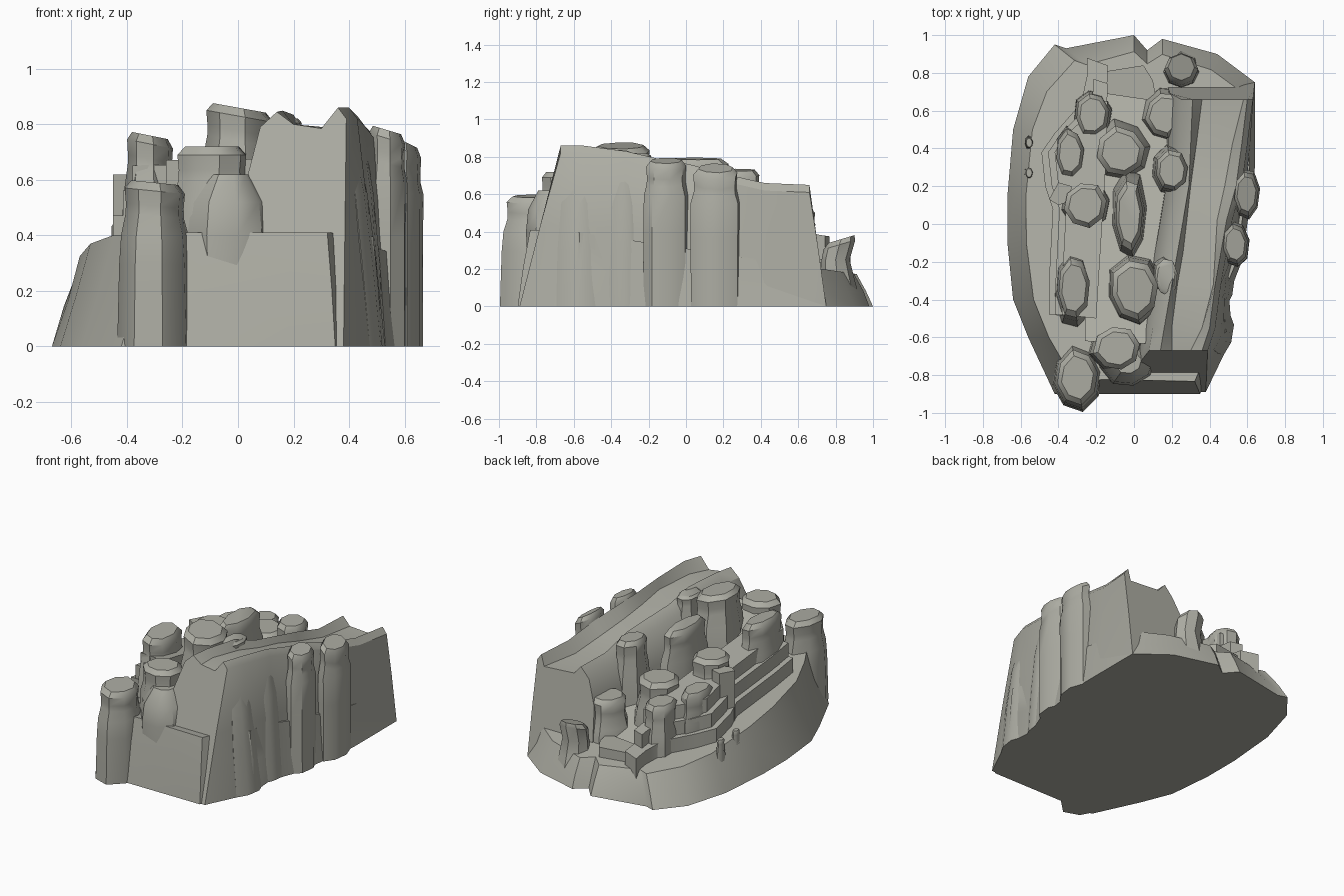
import bpy, bmesh, math, random

random.seed(4)
cube = bpy.data.objects.get("Cube")
if cube:
    bpy.data.objects.remove(cube)

stone = bpy.data.materials.new("grey_stone")
stone.use_nodes = True
COLOUR = (0.42, 0.42, 0.37, 1)
stone.diffuse_color = COLOUR
stone.node_tree.nodes["Principled BSDF"].inputs["Base Color"].default_value = COLOUR


def loft(name, rings, angle=32):
    """Skin a list of equal closed rings and cap both ends."""
    bm = bmesh.new()
    rows = [[bm.verts.new(p) for p in ring] for ring in rings]
    n = len(rows[0])
    for a, b in zip(rows, rows[1:]):
        for i in range(n):
            j = (i + 1) % n
            bm.faces.new((a[i], a[j], b[j], b[i]))
    bm.faces.new(rows[0])
    bm.faces.new(rows[-1])
    bmesh.ops.recalc_face_normals(bm, faces=bm.faces)
    mesh = bpy.data.meshes.new(name)
    bm.to_mesh(mesh)
    bm.free()
    mesh.materials.append(stone)
    obj = bpy.data.objects.new(name, mesh)
    bpy.context.collection.objects.link(obj)
    bpy.ops.object.select_all(action='DESELECT')
    bpy.context.view_layer.objects.active = obj
    obj.select_set(True)
    bpy.ops.object.shade_smooth_by_angle(angle=math.radians(angle))
    return obj


def path_z(y):
    return min(0.31 - 0.15 * y, 0.41)


def slab(name, pts, top):
    """Vertical-sided block whose top follows a height rule."""
    return loft(name, [[(x, y, 0.02) for x, y in pts],
                       [(x, y, top(y)) for x, y in pts]])


def column(name, x, y, rx, ry, profile, lean=0.0, shift=0.0, sides=8):
    """Faceted rock column from (height, scale) pairs; lean tilts the top, shift slides it along x."""
    wob = [random.uniform(0.93, 1.06) for _ in range(sides)]
    rings = []
    for k, (z, s) in enumerate(profile):
        ring = []
        for i in range(sides):
            a = 0.2 + math.tau * i / sides
            dx, dy = math.cos(a) * rx * s * wob[i], math.sin(a) * ry * s * wob[i]
            ring.append((x + dx + shift * z, y + dy, z - (lean * dx if k > 2 else 0)))
        rings.append(ring)
    return loft(name, rings, 40)


def pillar(name, x, y, rx, ry, top, lean=0.0, flare=1.3, cap=0.12, foot=0.0):
    """Column with a stepped shoulder and a chamfered cap."""
    return column(name, x, y, rx, ry, [
        (foot, flare), (foot + (top - foot) * .5, (flare + 1.12) / 2), (top - cap - .07, 1.12),
        (top - cap, .97), (top - cap * .7, .96), (top - cap * .25, 1.0), (top, .78)], lean)


# Sloping foot of the whole rock, with a path rising towards the front
outline = [(-.42, .95), (-.36, .93), (0, 1), (.07, .92), (.15, .98), (.44, .9), (.64, .75),
           (.64, .3), (.6, 0), (.57, -.2), (.5, -.38), (.52, -.57), (.43, -.72), (.35, -.9),
           (-.13, -.9), (-.42, -.9), (-.56, -.6), (-.64, -.4), (-.67, -.1), (-.67, .15),
           (-.64, .5), (-.56, .78)]


def inset(x, y, t):
    nx = x + (0.1 if x < -.3 else -0.03 if x > .3 else 0) * t
    ny = y + (-0.08 if y > .7 else 0.07 if y < -.7 else 0) * t
    return nx, ny


rings = [[(x, y, 0) for x, y in outline]]
for t, h in ((.5, .5), (1, 1)):
    ring = []
    for x, y in outline:
        nx, ny = inset(x, y, t + random.uniform(-.12, .12))
        ring.append((nx, ny, path_z(ny) * h))
    rings.append(ring)
loft("rock_base", rings, 40)

# Stepped retaining terraces above the path
edge = [(-.45, -.48), (-.45, -.3), (-.43, .08), (-.47, .2), (-.49, .38),
        (-.42, .48), (-.28, .64), (-.25, .78), (-.25, .88)]
for k in range(3):
    pts = []
    for x, y in edge + [(-.14, .84)]:
        pts.append((x + .035 * k * (x < -.2), y if y < .6 else .6 + (y - .6) * (1 - .4 * k)))
    pts += [(-.15, .3), (-.2, -.5)]
    slab(f"terrace_{k + 1}", pts, lambda y, k=k: path_z(y) + .09 * (k + 1))

# Valley floor between the columns, and the low ledge at the back
slab("valley_floor", [(-.26, -.62), (.2, -.64), (.28, .1), (.3, .7), (-.2, .7), (-.25, .1)],
     lambda y: .46 - .34 * y)
slab("back_ledge", [(-.22, .7), (-.2, .8), (.05, .84), (.1, .76), (.12, .65)],
     lambda y: .25)

# Long ridge with a trough along its top: one cross-section per station
# station: y, foot y, outer-left lip, trough left, trough right, right lip, right foot, lip height
stations = [(-.67, -.89, .1, .2, .3, .39, .38, .86),
            (-.55, -.6, .12, .2, .36, .43, .52, .86),
            (-.32, -.34, .16, .23, .42, .46, .5, .83),
            (-.15, -.16, .19, .26, .43, .49, .56, .79),
            (.02, .02, .22, .28, .44, .52, .58, .76),
            (.2, .2, .25, .3, .48, .57, .61, .71),
            (.42, .44, .26, .33, .52, .6, .63, .66),
            (.66, .75, .27, .36, .58, .63, .64, .65)]
sections = []
for y, fy, l0, l1, r0, r1, foot, z in stations:
    jag = random.uniform(-.02, .01)
    sections.append([(l0 - .1, fy, 0), (l0 - .08, y + (fy - y) * .35, z * .65),
                     (l0 - .02, y, z - .07), (l0 + .04, y, z + jag), (l1, y, z - .06),
                     (r0, y, z - .075), (r1 - .03, y, z), (r1, y, z - .04),
                     ((r1 + foot) / 2, (y + fy) / 2, z * .5), (foot, fy, 0)])
loft("ridge", sections)

# Columns: name, x, y, radii, top height, lean, foot flare
columns = [("front_left_column", -.3, -.815, .112, .145, .59, .1, 1.25),
           ("front_column", -.09, -.66, .125, .12, .72, .0, 1.25),
           ("front_terrace_column", -.32, -.34, .085, .17, .76, .2, 1.5),
           ("tall_column", .0, -.35, .125, .155, .86, .18, 1.35),
           ("long_column", -.025, .04, .075, .19, .79, .1, 1.5),
           ("left_column", -.26, .1, .12, .12, .67, .0, 1.2),
           ("middle_column", -.07, .38, .135, .135, .58, .0, 1.4),
           ("back_terrace_column", -.22, .58, .09, .12, .53, .0, 1.2),
           ("low_terrace_column", -.34, .37, .075, .13, .57, .0, 1.1),
           ("ridge_column", .2, .28, .09, .11, .73, .1, 1.4),
           ("back_column", .16, .58, .1, .12, .47, .0, 1.35),
           ("cliff_column_front", .535, -.11, .065, .11, .78, .3, 1.15),
           ("cliff_column_back", .595, .16, .063, .12, .74, .5, 1.1)]
for name, x, y, rx, ry, top, lean, flare in columns:
    pillar(name, x, y, rx, ry, top, lean, flare)
pillar("trough_boulder", .17, -.28, .06, .1, .82, cap=.06, foot=.4)

# Swollen rock below the front column and buttresses merging into the right cliff
column("front_bulge", -.03, -.73, .14, .13,
       [(0, .95), (.2, .97), (.4, 1.05), (.52, .95), (.62, .5)])
taper = [(0, 1), (.3, .95), (.55, .8), (.7, .5)]
column("right_front_buttress", .46, -.56, .07, .13, taper, shift=-.09)
column("right_cliff_rib", .48, -.32, .05, .11, taper, shift=-.06)

# Hooked tooth of rock at the back
tooth = []
for z, cy, rx, ry in [(0, .83, .11, .11), (.15, .81, .1, .09), (.25, .8, .085, .075),
                      (.33, .82, .09, .085), (.36, .83, .07, .07)]:
    tooth.append([(.25 + rx * math.cos(math.tau * i / 8), cy + ry * math.sin(math.tau * i / 8),
                   z + (.3 * ry * math.sin(math.tau * i / 8) if z > .3 else 0))
                  for i in range(8)])
loft("back_tooth", tooth)

# Small lookout block on the terrace bend
slab("lookout_block", [(-.45, .13), (-.4, .22), (-.33, .2), (-.34, .12), (-.4, .1)],
     lambda y: .62)

# Small rocks along the outer rim of the path
for i, y in enumerate((.27, .43)):
    pillar(f"rim_rock_{i + 1}", -.555, y, .02, .03, .31, cap=.04, foot=.15)
